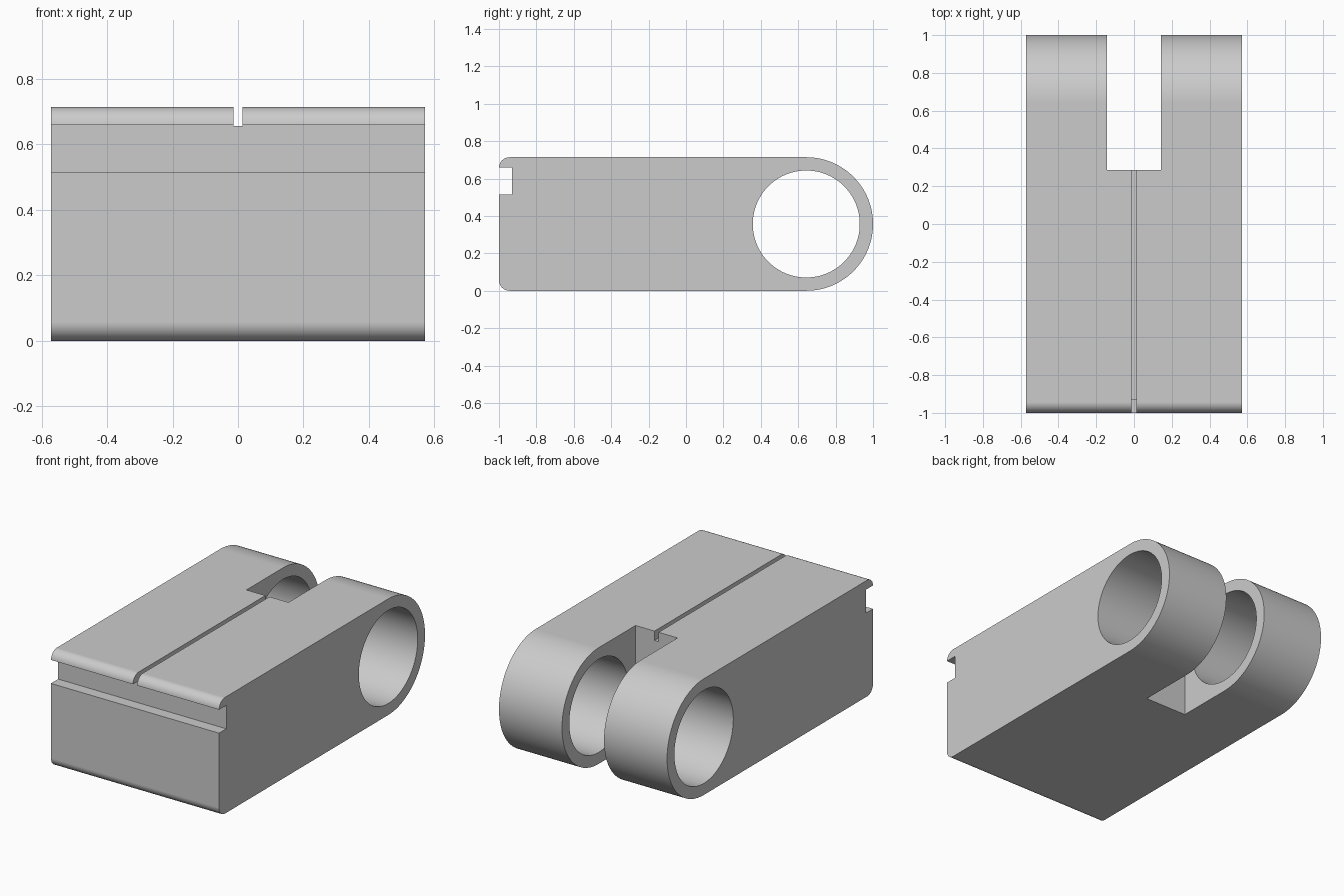
import bpy, bmesh, math

cube = bpy.data.objects.get("Cube")
if cube:
    bpy.data.objects.remove(cube, do_unlink=True)

WIDTH, HEIGHT = 1.143, 0.714
R = HEIGHT / 2            # rounded eye end
EYE_Y = 1 - R
FILLET = 0.057
NOTCH_Y, NOTCH_LOW, NOTCH_HIGH = -0.93, 0.516, 0.66

grey = bpy.data.materials.new("plain grey")
grey.use_nodes = True
colour = (0.6, 0.6, 0.6, 1)
grey.diffuse_color = colour
grey.node_tree.nodes["Principled BSDF"].inputs["Base Color"].default_value = colour


def arc(cy, cz, r, start, end, steps):
    """Points on an arc in the side plane, angles in degrees."""
    angles = [math.radians(start + (end - start) * i / steps) for i in range(steps + 1)]
    return [(cy + r * math.cos(a), cz + r * math.sin(a)) for a in angles]


def extrude_profile(name, points, width):
    """Solid made by sweeping a (y, z) outline across x."""
    bm = bmesh.new()
    face = bm.faces.new([bm.verts.new((-width / 2, y, z)) for y, z in points])
    swept = bmesh.ops.extrude_face_region(bm, geom=[face])["geom"]
    verts = [g for g in swept if isinstance(g, bmesh.types.BMVert)]
    bmesh.ops.translate(bm, verts=verts, vec=(width, 0, 0))
    bmesh.ops.recalc_face_normals(bm, faces=bm.faces)
    mesh = bpy.data.meshes.new(name)
    bm.to_mesh(mesh)
    bm.free()
    mesh.materials.append(grey)
    obj = bpy.data.objects.new(name, mesh)
    bpy.context.collection.objects.link(obj)
    return obj


def rectangle(y0, y1, z0, z1):
    return [(y0, z0), (y1, z0), (y1, z1), (y0, z1)]


# Side outline: round rear, filleted front corners, front notch
outline = arc(EYE_Y, R, R, -90, 90, 64)
outline += arc(-1 + FILLET, HEIGHT - FILLET, FILLET, 90, 180, 12)[:-1]
outline += [(-1, NOTCH_HIGH), (NOTCH_Y, NOTCH_HIGH), (NOTCH_Y, NOTCH_LOW), (-1, NOTCH_LOW)]
outline += arc(-1 + FILLET, FILLET, FILLET, 180, 270, 12)
body = extrude_profile("clevis_block", outline, WIDTH)

# Pin bore, fork gap and narrow top slot
cutters = [
    extrude_profile("pin_bore_cutter", arc(EYE_Y, R, 0.286, 0, 360, 96)[:-1], 2),
    extrude_profile("fork_gap_cutter", rectangle(0.286, 1.2, -0.2, 1), 0.286),
    extrude_profile("top_slot_cutter", rectangle(-1.2, 0.4, 0.656, 1), 0.028),
]
bpy.ops.object.select_all(action="DESELECT")
body.select_set(True)
bpy.context.view_layer.objects.active = body
for cutter in cutters:
    cut = body.modifiers.new(cutter.name, "BOOLEAN")
    cut.operation = "DIFFERENCE"
    cut.solver = "EXACT"
    cut.object = cutter
    bpy.ops.object.modifier_apply(modifier=cut.name)
    bpy.data.objects.remove(cutter, do_unlink=True)

# Smooth curves while keeping flat faces flat
bpy.ops.object.shade_smooth_by_angle(angle=math.radians(30))
weighted = body.modifiers.new("flat_faces", "WEIGHTED_NORMAL")
weighted.keep_sharp = True
